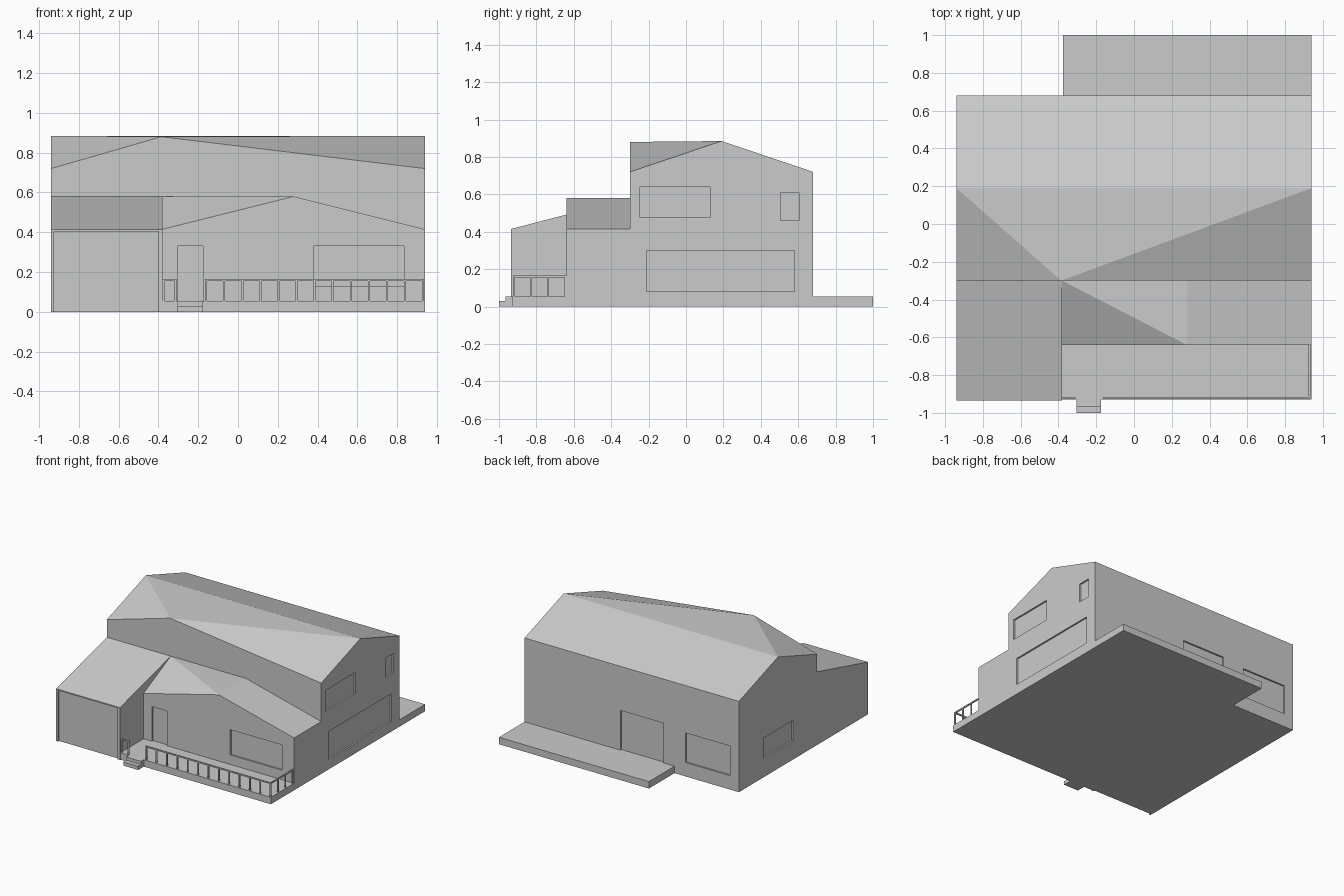
import bpy, bmesh

if "Cube" in bpy.data.objects:
    bpy.data.objects.remove(bpy.data.objects["Cube"])

R = 0.94      # half width of the house
DEPTH = 0.013 # recess of doors and windows


def hull(name, points):
    """Solid convex volume around the given corner points."""
    bm = bmesh.new()
    for p in points:
        bm.verts.new(p)
    bmesh.ops.convex_hull(bm, input=bm.verts)
    bmesh.ops.dissolve_limit(bm, angle_limit=0.002, verts=bm.verts, edges=bm.edges)
    bmesh.ops.recalc_face_normals(bm, faces=bm.faces)
    me = bpy.data.meshes.new(name)
    bm.to_mesh(me)
    bm.free()
    ob = bpy.data.objects.new(name, me)
    bpy.context.collection.objects.link(ob)
    return ob


def box(name, x0, x1, y0, y1, z0, z1):
    return hull(name, [(x, y, z) for x in (x0, x1) for y in (y0, y1) for z in (z0, z1)])


def combine(target, other, op):
    """Apply a boolean and remove the helper object."""
    mod = target.modifiers.new("bool", 'BOOLEAN')
    mod.operation, mod.solver, mod.object = op, 'EXACT', other
    bpy.context.view_layer.objects.active = target
    bpy.ops.object.modifier_apply(modifier=mod.name)
    bpy.data.objects.remove(other, do_unlink=True)


def footprint(x0, x1, y0, y1):
    return [(x, y, 0) for x in (x0, x1) for y in (y0, y1)]


# Two-storey main block: long ridge along x, cross gable at the front left
house = hull("house_body", footprint(-R, R, -0.30, 0.68)
             + [(x, y, z) for x in (-R, R)
                for y, z in ((-0.30, 0.72), (0.19, 0.885), (0.68, 0.72))]
             + [(0.28, -0.30, 0.72), (0.28, 0.19, 0.885), (-0.385, -0.30, 0.88)])

# Lower front wing with its own gable
wing = hull("front_wing", footprint(-0.38, R, -0.64, -0.30)
            + [(-0.38, -0.64, 0.415), (0.28, -0.64, 0.58), (R, -0.64, 0.415),
               (R, -0.30, 0.415), (0.28, -0.30, 0.58), (-0.38, -0.30, 0.58)])

# Garage with a lean-to roof
garage = hull("garage", footprint(-R, -0.38, -0.935, -0.30)
              + [(x, y, z) for x in (-R, -0.38)
                 for y, z in ((-0.935, 0.415), (-0.30, 0.58))])
combine(house, wing, 'UNION')
combine(house, garage, 'UNION')

# Recessed doors and windows: wall axis, wall position, outward sign, span, heights
openings = [
    ('y', -0.935, -1, -0.925, -0.40, -0.02, 0.405),  # garage door
    ('y', -0.64, -1, -0.305, -0.175, 0.055, 0.33),   # front door
    ('y', -0.64, -1, 0.38, 0.835, 0.13, 0.33),       # front window
    ('y', 0.68, 1, -0.28, 0.10, 0.055, 0.37),        # back door
    ('y', 0.68, 1, -0.86, -0.47, 0.11, 0.345),       # back window
    ('x', R, 1, -0.21, 0.58, 0.08, 0.30),            # right lower window
    ('x', R, 1, -0.245, 0.13, 0.475, 0.64),          # right upper window
    ('x', R, 1, 0.505, 0.605, 0.46, 0.61),           # right small window
    ('x', -R, -1, 0.0, 0.37, 0.15, 0.31),            # left window
]
for axis, pos, sign, a, b, z0, z1 in openings:
    wall = sorted((pos - sign * DEPTH, pos + sign * 0.05))
    span = (*wall, a, b) if axis == 'x' else (a, b, *wall)
    combine(house, box("cutter", *span, z0, z1), 'DIFFERENCE')

# Porch, back terrace and entrance steps
DECK = 0.055
box("front_porch", -0.38, R, -0.93, -0.64, 0, DECK)
box("back_terrace", -0.375, R, 0.68, 1.0, 0, DECK)
box("upper_step", -0.305, -0.175, -0.965, -0.93, 0, DECK)
box("lower_step", -0.305, -0.175, -1.0, -0.965, 0, 0.03)

# Porch railing: top rail plus evenly spaced posts
T = 0.005     # half thickness
TOP = 0.165


def railing(name, start, end, panels):
    (xa, ya), (xb, yb) = start, end
    box(name + "_rail", xa - T, xb + T, ya - T, yb + T, TOP - 0.01, TOP)
    for i in range(panels + 1):
        x, y = xa + (xb - xa) * i / panels, ya + (yb - ya) * i / panels
        box(f"{name}_post_{i}", x - T, x + T, y - T, y + T, DECK, TOP - 0.01)


railing("left_railing", (-0.375, -0.92), (-0.315, -0.92), 1)
railing("front_railing", (-0.16, -0.92), (0.93, -0.92), 12)
railing("side_railing", (0.93, -0.92), (0.93, -0.645), 3)
